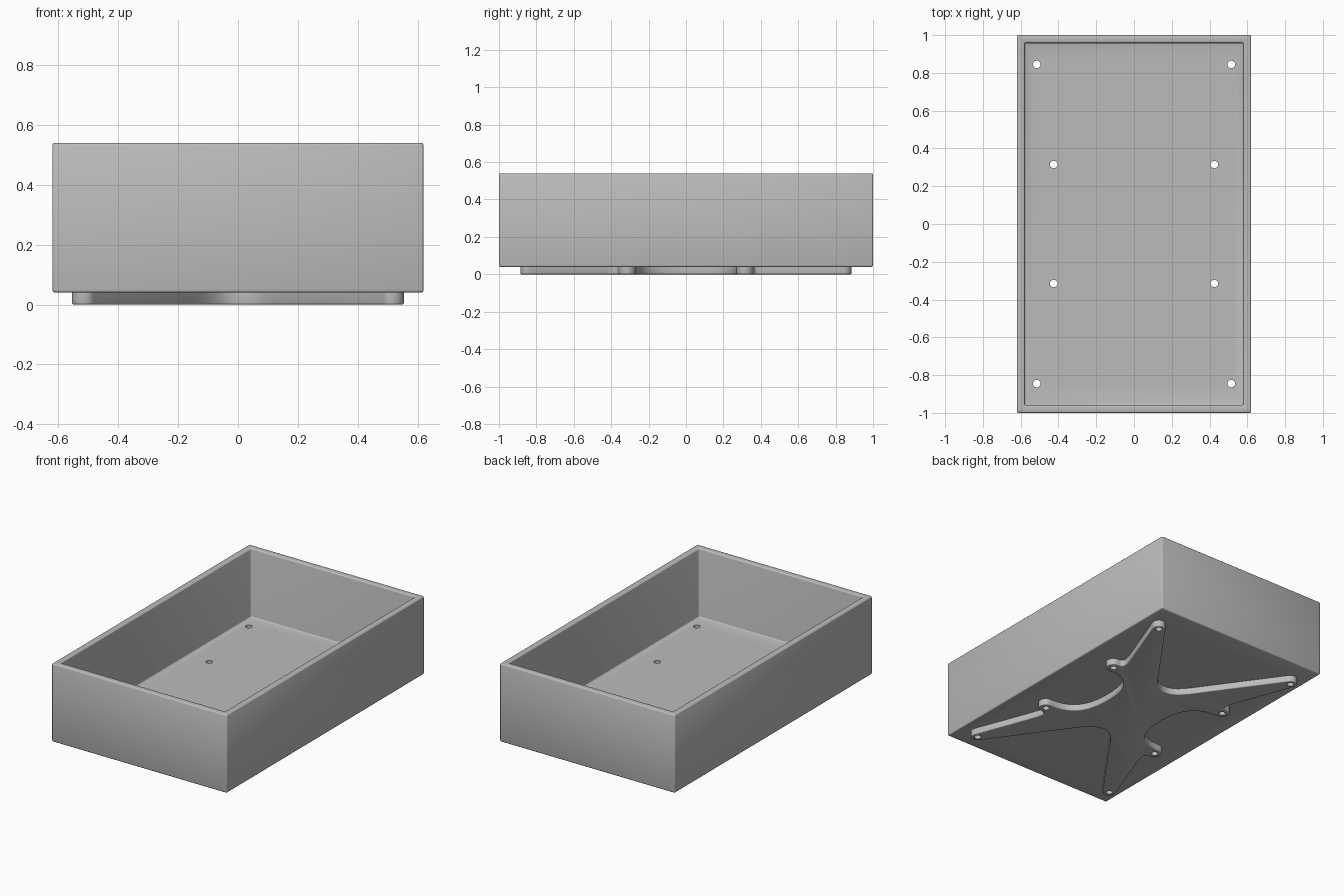
import bpy, bmesh
from math import radians, cos, sin
from mathutils import Vector
from mathutils.geometry import interpolate_bezier

cube = bpy.data.objects.get("Cube")
if cube:
    bpy.data.objects.remove(cube, do_unlink=True)

grey = bpy.data.materials.new("plain grey")
grey.use_nodes = True
COLOUR = (0.5, 0.5, 0.5, 1)
grey.diffuse_color = COLOUR
grey.node_tree.nodes["Principled BSDF"].inputs["Base Color"].default_value = COLOUR

# Screw positions in one quarter of the tray
CORNER, SIDE = (0.515, 0.845), (0.425, 0.315)
BASE, TOP, FLOOR = 0.04, 0.54, 0.10


def new_object(name, bm):
    bmesh.ops.recalc_face_normals(bm, faces=bm.faces)
    mesh = bpy.data.meshes.new(name)
    bm.to_mesh(mesh)
    bm.free()
    obj = bpy.data.objects.new(name, mesh)
    bpy.context.collection.objects.link(obj)
    mesh.materials.append(grey)
    return obj


def finish(obj, cutter):
    """Drill the holes, then shade smooth with sharp edges kept."""
    drill = obj.modifiers.new("screw holes", 'BOOLEAN')
    drill.operation, drill.solver, drill.object = 'DIFFERENCE', 'EXACT', cutter
    bpy.ops.object.select_all(action='DESELECT')
    obj.select_set(True)
    bpy.context.view_layer.objects.active = obj
    bpy.ops.object.modifier_apply(modifier=drill.name)
    bpy.ops.object.shade_smooth_by_angle(angle=radians(35))


def arc(centre, radius, start, end, steps=14):
    angles = [radians(start + (end - start) * i / steps) for i in range(steps + 1)]
    return [Vector((centre[0] + radius * cos(a), centre[1] + radius * sin(a))) for a in angles]


def curve(a, b, c, d, steps=18):
    a, b, c, d = (Vector(p).to_3d() for p in (a, b, c, d))
    return [p.to_2d() for p in interpolate_bezier(a, b, c, d, steps)]


# Hole cutters
bm = bmesh.new()
for x, y in (CORNER, SIDE):
    for sx in (-1, 1):
        for sy in (-1, 1):
            made = bmesh.ops.create_cone(bm, cap_ends=True, segments=32, radius1=0.02,
                                         radius2=0.02, depth=1)
            bmesh.ops.translate(bm, verts=made["verts"], vec=(x * sx, y * sy, 0))
cutter = new_object("hole_cutter", bm)
cutter.hide_render = True

# Open tray: block with the top face inset and pushed down to the floor
bm = bmesh.new()
bmesh.ops.create_cube(bm, size=1)
bmesh.ops.scale(bm, verts=bm.verts, vec=(1.24, 2, TOP - BASE))
bmesh.ops.translate(bm, verts=bm.verts, vec=(0, 0, (TOP + BASE) / 2))
top = max(bm.faces, key=lambda f: f.calc_center_median().z)
bmesh.ops.inset_region(bm, faces=[top], thickness=0.058)
hole = bmesh.ops.extrude_discrete_faces(bm, faces=[top])["faces"][0]
bmesh.ops.translate(bm, verts=hole.verts, vec=(0, 0, FLOOR - TOP))
bmesh.ops.bevel(bm, geom=bm.edges[:], offset=0.008, segments=3, profile=0.5, affect='EDGES')
finish(new_object("tray", bm), cutter)

# Spider bracket outline: one quarter, then mirrored
quarter = curve((0.205, 0), (0.205, 0.2), (0.28, 0.27), (0.425, 0.27))
quarter += arc(SIDE, 0.045, -90, 90)[1:]
quarter += curve((0.425, 0.36), (0.37, 0.36), (0.395, 0.41), (0.427, 0.5))[1:]
quarter += arc(CORNER, 0.04, -20.7, 144)
quarter += curve((0.21, 0.49), (0.12, 0.365), (0.08, 0.29), (0, 0.29))
half = quarter + [Vector((-p.x, p.y)) for p in reversed(quarter[1:-1])] + [Vector((-0.205, 0))]
outline = half + [Vector((p.x, -p.y)) for p in reversed(half[1:-1])]

# Bracket plate under the tray
bm = bmesh.new()
bottom = bm.faces.new([bm.verts.new((p.x, p.y, 0)) for p in outline])
sunk = bmesh.ops.extrude_face_region(bm, geom=[bottom])["geom"]
bmesh.ops.translate(bm, verts=[v for v in sunk if isinstance(v, bmesh.types.BMVert)],
                    vec=(0, 0, BASE))
rim = [e for e in bm.edges if max(v.co.z for v in e.verts) < 0.001]
bmesh.ops.bevel(bm, geom=rim, offset=0.006, segments=3, profile=0.5, affect='EDGES')
finish(new_object("mounting_bracket", bm), cutter)

bpy.data.objects.remove(cutter, do_unlink=True)
